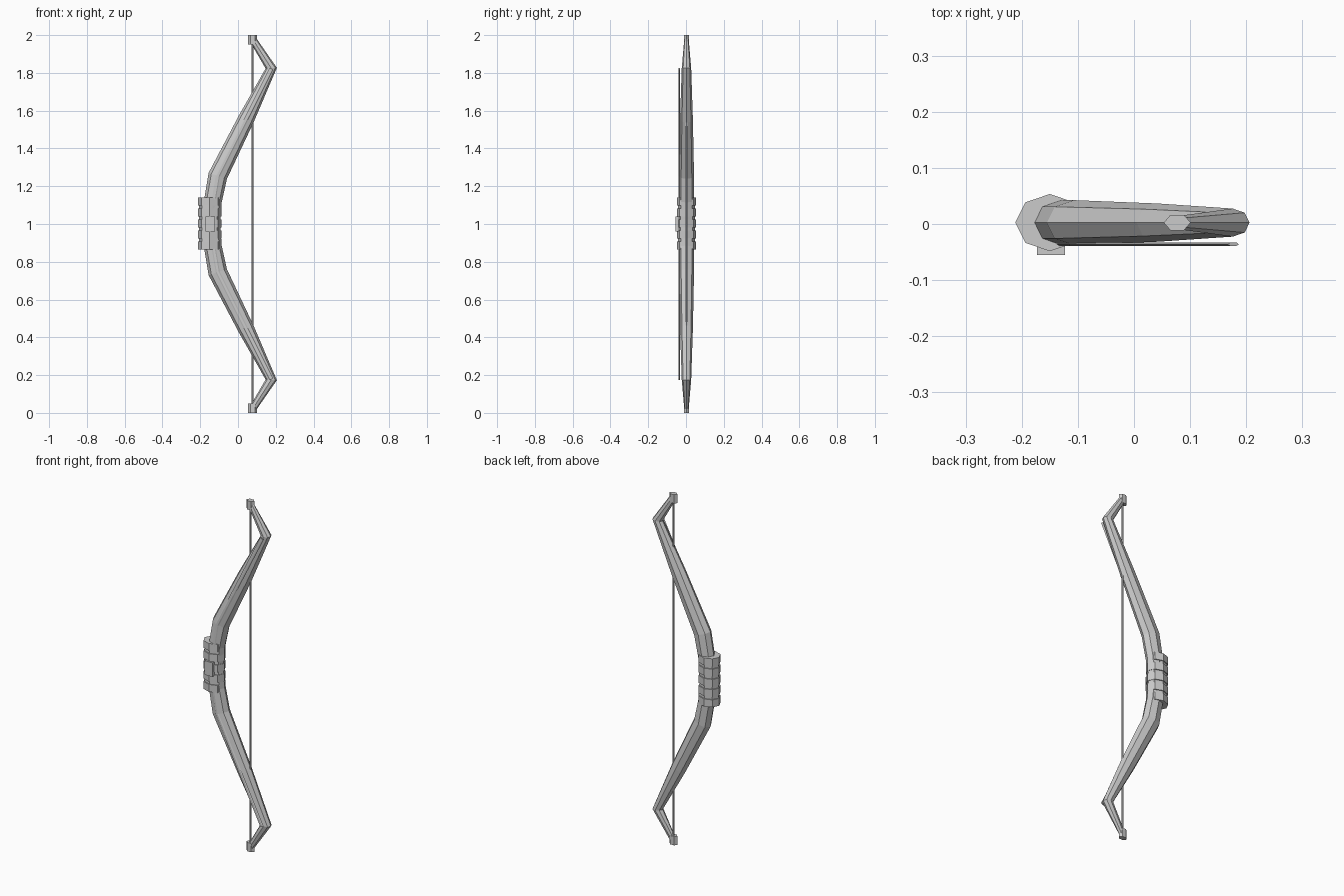
import bpy, bmesh
from math import cos, sin, pi
from mathutils import Vector

if "Cube" in bpy.data.objects:
    bpy.data.objects.remove(bpy.data.objects["Cube"])

CY = 0.0025  # depth centre of the bow body


def sweep(name, rings, sides, y=CY):
    """Skin elliptical rings (x, z, in-plane radius, depth radius) along a path in XZ."""
    bm = bmesh.new()
    pts = [Vector((r[0], 0, r[1])) for r in rings]
    loops = []
    for i, (x, z, rn, ry) in enumerate(rings):
        t = Vector()
        if i > 0:
            t += (pts[i] - pts[i - 1]).normalized()
        if i < len(pts) - 1:
            t += (pts[i + 1] - pts[i]).normalized()
        t.normalize()
        n = Vector((t.z, 0, -t.x))
        loop = []
        for k in range(sides):
            a = 2 * pi * k / sides
            p = pts[i] + n * (rn * cos(a))
            loop.append(bm.verts.new((p.x, y + ry * sin(a), p.z)))
        loops.append(loop)
    for a, b in zip(loops, loops[1:]):
        for k in range(sides):
            j = (k + 1) % sides
            bm.faces.new((a[k], a[j], b[j], b[k]))
    bm.faces.new(loops[0][::-1])
    bm.faces.new(loops[-1])
    bmesh.ops.recalc_face_normals(bm, faces=bm.faces)
    me = bpy.data.meshes.new(name)
    bm.to_mesh(me)
    bm.free()
    ob = bpy.data.objects.new(name, me)
    bpy.context.collection.objects.link(ob)
    return ob


def flip(rings):
    """Mirror a ring list about z = 1."""
    return [(x, 2 - z, rn, ry) for x, z, rn, ry in reversed(rings)]


def prism(name, x, z0, z1, rx, ry, sides):
    return sweep(name, [(x, z0, rx, ry), (x, z1, rx, ry)], sides)


# Bow limbs: one continuous octagonal recurve body
upper = [(-0.133, 1.12, 0.047, 0.04), (-0.107, 1.255, 0.051, 0.04),
         (0.043, 1.555, 0.043, 0.034), (0.176, 1.825, 0.03, 0.025),
         (0.08, 1.975, 0.019, 0.012)]
sweep("bow_limbs", flip(upper) + [(-0.138, 1.0, 0.044, 0.04)] + upper, 8)

# Inlay strips running along the front of each limb
strip = [(-0.128, 1.13, 0.011, 0.004), (-0.107, 1.255, 0.011, 0.004),
         (0.043, 1.555, 0.011, 0.004), (0.177, 1.822, 0.011, 0.004)]
sweep("upper_inlay", strip, 6, y=-0.036)
sweep("lower_inlay", flip(strip), 6, y=-0.036)

# Tip nocks
prism("upper_nock", 0.077, 1.95, 2.0, 0.024, 0.016, 6)
prism("lower_nock", 0.077, 0.0, 0.05, 0.024, 0.016, 6)

# Bowstring
prism("bowstring", 0.077, 0.03, 1.97, 0.005, 0.005, 6)

# Grip core and wrap bands
prism("grip_core", -0.15, 0.87, 1.135, 0.056, 0.045, 8)
for i in range(5):
    z = 0.865 + i * 0.0585
    prism(f"grip_wrap_{i + 1}", -0.15, z, z + 0.042, 0.0615, 0.051, 8)

# Arrow rest block on the front of the grip
bpy.ops.mesh.primitive_cube_add(size=1, location=(-0.148, -0.0465, 1.0))
rest = bpy.context.object
rest.name = "arrow_rest"
rest.scale = (0.05, 0.017, 0.08)
